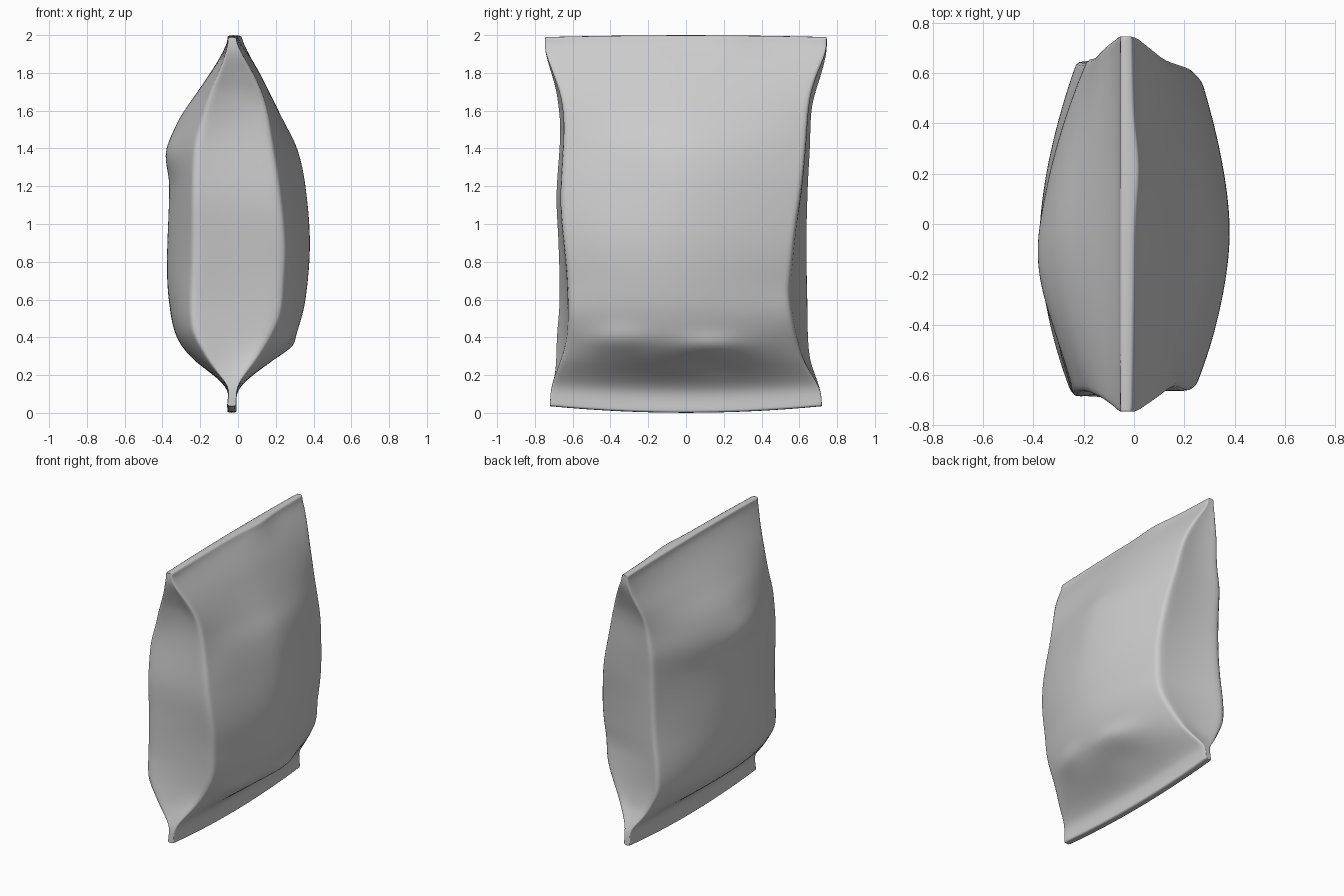
import bpy, bmesh, math

if "Cube" in bpy.data.objects:
    bpy.data.objects.remove(bpy.data.objects["Cube"])


def curve(pts):
    """Smooth interpolating function through (z, value) pairs."""
    def slope(i):
        a, b = pts[max(i - 1, 0)], pts[min(i + 1, len(pts) - 1)]
        return (b[1] - a[1]) / (b[0] - a[0])

    def f(z):
        z = min(max(z, pts[0][0]), pts[-1][0])
        i = max(k for k in range(len(pts) - 1) if pts[k][0] <= z)
        (z0, v0), (z1, v1) = pts[i], pts[i + 1]
        h = z1 - z0
        t = (z - z0) / h
        return (v0 * (1 + 2 * t) * (1 - t) ** 2 + v1 * t * t * (3 - 2 * t)
                + h * t * (1 - t) * (slope(i) * (1 - t) - slope(i + 1) * t))
    return f


# Middle of the two broad faces
mid_l = curve([(0, -.058), (.12, -.055), (.2, -.13), (.28, -.235), (.4, -.325), (.6, -.367),
               (.8, -.377), (1.2, -.365), (1.38, -.37), (1.55, -.315), (1.7, -.215),
               (1.85, -.115), (1.96, -.058), (2, -.055)])
mid_r = curve([(0, -.008), (.12, .0), (.2, .08), (.28, .19), (.36, .275), (.45, .32),
               (.6, .358), (.9, .382), (1.2, .36), (1.4, .315), (1.55, .24), (1.7, .165),
               (1.8, .115), (1.9, .055), (1.97, .01), (2, .0)])
# Gusset edges: x offset on each side
edge_l = curve([(0, -.058), (.12, -.055), (.2, -.11), (.3, -.17), (.45, -.24), (.8, -.24),
                (1.38, -.23), (1.55, -.19), (1.7, -.145), (1.85, -.085), (1.96, -.055), (2, -.055)])
edge_r = curve([(0, -.008), (.12, .0), (.2, .045), (.3, .11), (.5, .215), (.7, .238),
                (.9, .245), (1.2, .215), (1.4, .185), (1.6, .155), (1.7, .125), (1.8, .08),
                (1.95, .0), (2, -.008)])
# Extra x shift of the back edges relative to the front ones
shift_l = curve([(0, 0), (.2, 0), (.5, .02), (1, .055), (1.4, .045), (1.7, .01), (1.9, 0), (2, 0)])
shift_r = curve([(0, 0), (.2, 0), (.6, .02), (1.2, .02), (1.6, -.01), (1.9, 0), (2, 0)])
# Fullness of each broad face toward its edges
full_l = curve([(0, 2.2), (.45, 2.2), (.8, 1.8), (1.2, 1.6), (1.5, 1.7), (2, 1.8)])
full_r = curve([(0, 1.8), (.9, 1.75), (1.4, 1.6), (2, 1.5)])
# Gusset edges: y of the four corners
front_r = curve([(0, -.72), (.1, -.715), (.2, -.69), (.4, -.63), (.7, -.63), (1.1, -.665),
                 (1.5, -.65), (1.65, -.66), (1.8, -.705), (1.92, -.745), (2, -.745)])
front_l = curve([(0, -.72), (.1, -.715), (.2, -.695), (.4, -.69), (.6, -.675), (.9, -.68),
                 (1.15, -.69), (1.5, -.67), (1.7, -.69), (1.8, -.715), (1.92, -.745), (2, -.745)])
back_r = curve([(0, .72), (.1, .71), (.3, .615), (.6, .55), (.8, .562), (1, .585),
                (1.2, .615), (1.4, .635), (1.6, .65), (1.7, .665), (1.8, .695), (1.92, .74), (2, .745)])
back_l = curve([(0, .72), (.1, .71), (.3, .66), (.6, .65), (.9, .645), (1.2, .65),
                (1.4, .66), (1.6, .668), (1.7, .69), (1.8, .72), (1.92, .745), (2, .745)])


def bump(y, z, y0, z0, sy, sz):
    return math.exp(-((y - y0) / sy) ** 2 - ((z - z0) / sz) ** 2)


N, M = 25, 7
heights = [0, .012] + [.04 * i for i in range(1, 50)] + [1.988, 2]


def ring(z):
    pts = []
    fl, fr = edge_l(z), edge_r(z)
    bl, br = fl + shift_l(z), fr + shift_r(z)

    def face(mid, xa, xb, ya, yb, peak, power, side):
        for i in range(N):
            t = 2 * i / (N - 1) - 1
            t = math.sin(t * math.pi / 2) * .5 + t * .5
            y = (ya + yb) / 2 + (yb - ya) / 2 * t
            u = t - peak * (1 - t * t)
            edge = xa + (xb - xa) * (t + 1) / 2
            x = edge + (mid(z) - edge) * (1 - abs(u) ** power)
            if side > 0:   # creases and soft swells on the right face
                x += .035 * bump(y, z, .13, .35, .16, .05) + .025 * bump(y, z, -.36, .39, .15, .06)
                x -= .015 * bump(y, z, .13, .26, .12, .05)
                x += .02 * bump(y, z, .22, 2, .15, .1)
                x -= .012 * bump(y, z, -.3, 1.2, .2, .25)
            else:          # shoulder swell on the left face
                x -= .02 * bump(y, z, -.2, 1.38, .2, .1)
            pts.append((x, y, z))

    def panel(xa, ya, xb, yb, inward):
        depth = min(.012, max(0, abs(xb - xa) - .06) * .06)
        for j in range(1, M + 1):
            t = j / (M + 1)
            pts.append((xa + (xb - xa) * t,
                        ya + (yb - ya) * t + inward * depth * math.sin(math.pi * t), z))

    face(mid_r, fr, br, front_r(z), back_r(z), 0, full_r(z), 1)
    panel(br, back_r(z), bl, back_l(z), -1)
    face(mid_l, bl, fl, back_l(z), front_l(z), .08, full_l(z), -1)
    panel(fl, front_l(z), fr, front_r(z), 1)
    # bowed bottom and top hems
    low, high = max(0, 1 - z / .3), max(0, (z - 1.7) / .3)
    return [(x, y, zz + low * .035 * (y / .72) ** 2 - high * .01 * (y / .74) ** 2)
            for x, y, zz in pts]


bm = bmesh.new()
rows = [[bm.verts.new(p) for p in ring(z)] for z in heights]
T = 2 * (N + M)
for a, b in zip(rows, rows[1:]):
    for i in range(T):
        k = (i + 1) % T
        bm.faces.new((a[i], a[k], b[k], b[i]))

# Close the thin top and bottom hems
for r, flip in ((rows[0], True), (rows[-1], False)):
    left = r[N + M:2 * N + M][::-1]
    caps = [(r[i], r[i + 1], left[i + 1], left[i]) for i in range(N - 1)]
    caps.append(tuple(r[N - 1:N + M + 1]))
    caps.append(tuple(r[2 * N + M - 1:]) + (r[0],))
    for c in caps:
        bm.faces.new(c[::-1] if flip else c)
bmesh.ops.recalc_face_normals(bm, faces=bm.faces)

mesh = bpy.data.meshes.new("filled_bag")
bm.to_mesh(mesh)
bm.free()
bag = bpy.data.objects.new("filled_bag", mesh)
bpy.context.collection.objects.link(bag)
for p in mesh.polygons:
    p.use_smooth = True
sub = bag.modifiers.new("soften", 'SUBSURF')
sub.levels = sub.render_levels = 1
